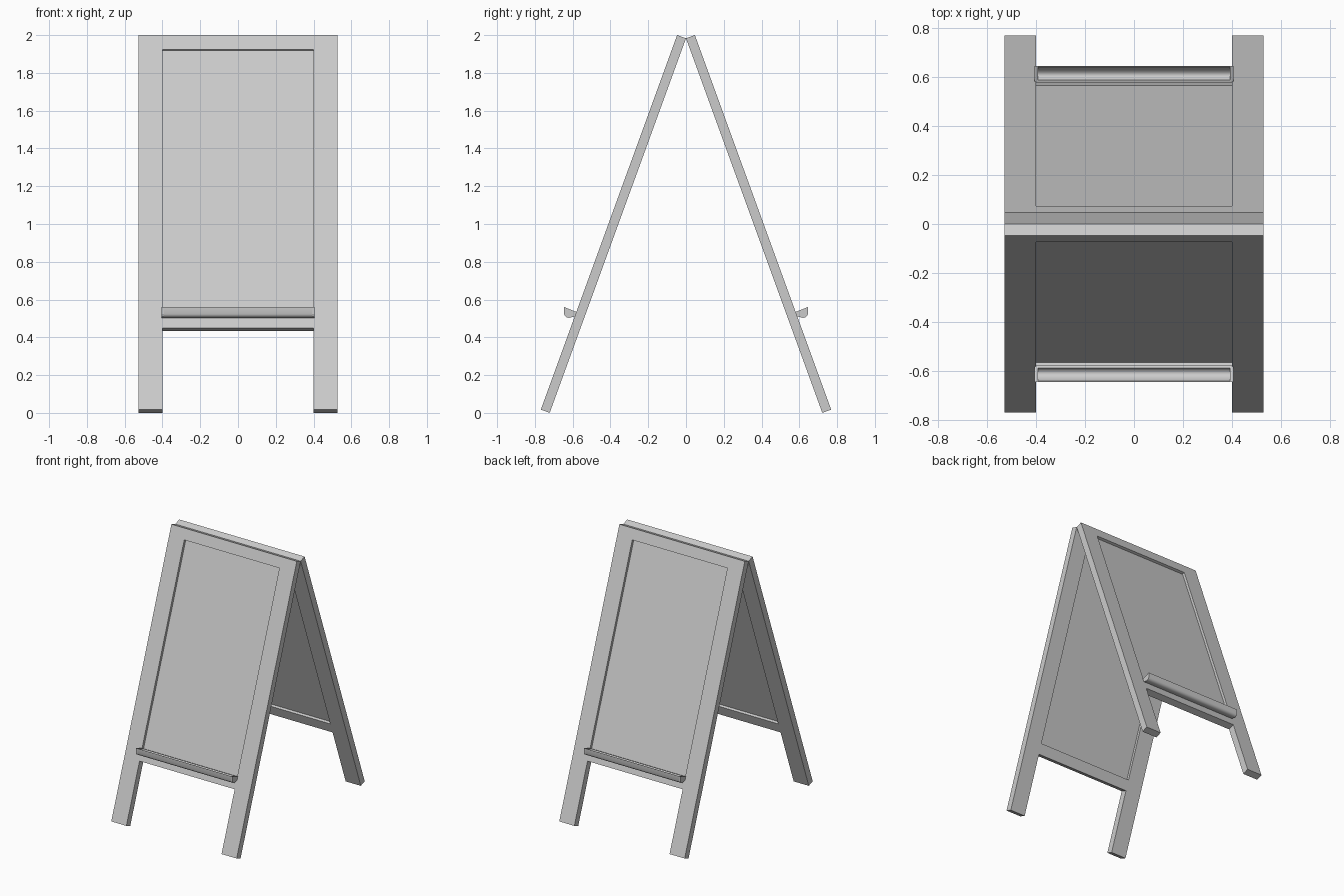
import bpy, bmesh, math
from mathutils import Vector

if "Cube" in bpy.data.objects:
    bpy.data.objects.remove(bpy.data.objects["Cube"])

A = math.radians(20)
TOP = Vector((0, 0, 1.983))                          # inner top edge, where the leaves meet
DOWN = Vector((0, -math.sin(A), -math.cos(A)))       # down the slope
OUT = Vector((0, -math.cos(A), math.sin(A)))         # outward from the leaf


def finish(bm, name, sign):
    """Turn bmesh into an object; sign -1 reflects it to the back leaf."""
    if sign < 0:
        for v in bm.verts:
            v.co.y = -v.co.y
    bmesh.ops.recalc_face_normals(bm, faces=bm.faces[:])
    me = bpy.data.meshes.new(name)
    bm.to_mesh(me)
    bm.free()
    ob = bpy.data.objects.new(name, me)
    bpy.context.collection.objects.link(ob)
    return ob


def slab(name, sign, xs, vs, w0, w1, skip=()):
    """Sloped slab made from a grid of cells, leaving out the skipped ones."""
    bm = bmesh.new()
    grid = [[bm.verts.new(TOP + Vector((x, 0, 0)) + DOWN * v + OUT * w0) for x in xs] for v in vs]
    for j in range(len(vs) - 1):
        for i in range(len(xs) - 1):
            if (i, j) not in skip:
                bm.faces.new((grid[j][i], grid[j][i+1], grid[j+1][i+1], grid[j+1][i]))
    ext = bmesh.ops.extrude_face_region(bm, geom=bm.faces[:], use_keep_orig=True)
    bmesh.ops.translate(bm, vec=OUT * (w1 - w0),
                        verts=[g for g in ext["geom"] if isinstance(g, bmesh.types.BMVert)])
    return finish(bm, name, sign)


def prism(name, sign, profile, x0, x1):
    """Extrude a (y, z) profile along x."""
    bm = bmesh.new()
    a = [bm.verts.new((x0, y, z)) for y, z in profile]
    b = [bm.verts.new((x1, y, z)) for y, z in profile]
    bm.faces.new(a)
    bm.faces.new(b[::-1])
    for i in range(len(a)):
        j = (i + 1) % len(a)
        bm.faces.new((a[i], b[i], b[j], a[j]))
    return finish(bm, name, sign)


# Tray profiles: shared underside, straight top for end caps, scooped top for the trough
under = [(-0.645, 0.56), (-0.645, 0.523), (-0.641, 0.513), (-0.632, 0.506), (-0.62, 0.503),
         (-0.585, 0.512), (-0.576, 0.533)]
scoop = []
for k in range(11):
    t = k / 10
    y = -0.587 - 0.054 * t
    z = 0.537 + 0.021 * t - 0.026 * math.sin(math.pi * t) ** 0.7
    scoop.append((y, z))

for side, s in (("front", 1), ("back", -1)):
    # Frame with legs: stiles plus top and bottom rails
    slab(side + "_frame", s, (-0.527, -0.4, 0.4, 0.527), (0, 0.08, 1.57, 1.65, 2.11),
         0, 0.05, skip={(1, 1), (1, 3)})
    # Recessed writing board
    slab(side + "_board", s, (-0.4, 0.4), (0.08, 1.57), 0.02, 0.03)
    # Chalk tray with closed ends
    tray = prism(side + "_tray", s, under + scoop, -0.392, 0.392)
    bpy.context.view_layer.objects.active = tray
    tray.select_set(True)
    bpy.ops.object.shade_smooth_by_angle(angle=math.radians(35))
    tray.select_set(False)
    for end, e in (("left", -1), ("right", 1)):
        prism(f"{side}_tray_{end}_cap", s, under, e * 0.392, e * 0.405)
